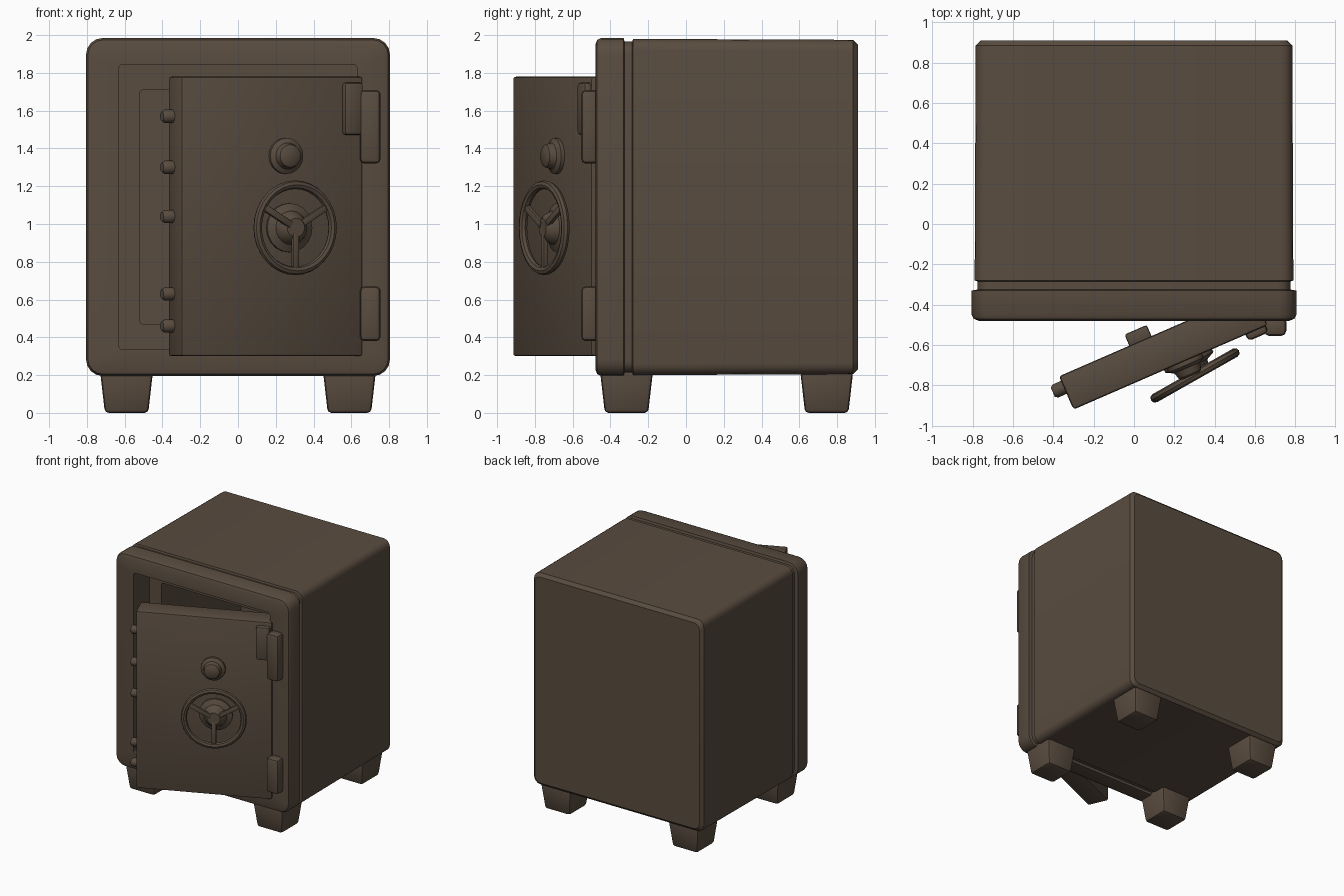
import bpy, bmesh
from math import radians, pi, cos, sin
from mathutils import Matrix, Vector

if "Cube" in bpy.data.objects:
    bpy.data.objects.remove(bpy.data.objects["Cube"], do_unlink=True)

paint = bpy.data.materials.new("dark brown metal")
paint.use_nodes = True
colour = (0.10, 0.072, 0.05, 1)
paint.diffuse_color = colour
paint.node_tree.nodes["Principled BSDF"].inputs["Base Color"].default_value = colour

# Door space: x runs from the free edge to the hinge, y runs through the thickness
DOOR = Matrix.Translation((-0.30, -0.92, 0)) @ Matrix.Rotation(radians(23.5), 4, "Z")
WORLD = Matrix.Identity(4)


def finish(name, bm, matrix=WORLD):
    bmesh.ops.recalc_face_normals(bm, faces=bm.faces[:])
    bm.transform(matrix)
    mesh = bpy.data.meshes.new(name)
    bm.to_mesh(mesh)
    bm.free()
    mesh.materials.append(paint)
    obj = bpy.data.objects.new(name, mesh)
    bpy.context.collection.objects.link(obj)
    bpy.ops.object.select_all(action="DESELECT")
    obj.select_set(True)
    bpy.context.view_layer.objects.active = obj
    bpy.ops.object.shade_smooth_by_angle(angle=radians(35))


def box(name, low, high, bevel=0.01, matrix=WORLD, taper=1.0):
    """Bevelled box between two corners, its bottom scaled by taper."""
    bm = bmesh.new()
    bmesh.ops.create_cube(bm, size=1)
    low, high = Vector(low), Vector(high)
    size, middle = high - low, (low + high) / 2
    for v in bm.verts:
        scale = taper if v.co.z < 0 else 1.0
        v.co = middle + Vector((v.co.x * size.x * scale, v.co.y * size.y * scale,
                                v.co.z * size.z))
    bmesh.ops.bevel(bm, geom=bm.edges[:], offset=bevel, segments=2,
                    profile=0.5, affect="EDGES")
    finish(name, bm, matrix)


def skin(bm, rings):
    """Bridge rings in order and cap both ends."""
    n = len(rings[0])
    for a, b in zip(rings, rings[1:]):
        for i in range(n):
            j = (i + 1) % n
            bm.faces.new((a[i], a[j], b[j], b[i]))
    bm.faces.new(rings[0])
    bm.faces.new(rings[-1])


def turned(name, profile, matrix, sides=20):
    """Solid turned about the y axis from (radius, y) points."""
    bm = bmesh.new()
    angles = [2 * pi * i / sides for i in range(sides)]
    skin(bm, [[bm.verts.new((r * cos(a), y, r * sin(a))) for a in angles]
              for r, y in profile])
    finish(name, bm, matrix)


def rounded_ring(bm, half_x, half_z, radius, y, mid_z=1.09, steps=4):
    ring = []
    for k, (sx, sz) in enumerate(((1, 1), (-1, 1), (-1, -1), (1, -1))):
        for s in range(steps + 1):
            a = (k + s / steps) * pi / 2
            ring.append(bm.verts.new((sx * (half_x - radius) + radius * cos(a), y,
                                      mid_z + sz * (half_z - radius) + radius * sin(a))))
    return ring


# Cabinet: back, sides, groove, front frame, stepped doorway and cavity in one skin
bm = bmesh.new()
sections = [
    (0.76, 0.86, 0.05, 0.91), (0.785, 0.885, 0.06, 0.885),
    (0.79, 0.89, 0.06, -0.28), (0.775, 0.875, 0.06, -0.285),
    (0.775, 0.875, 0.06, -0.325), (0.805, 0.895, 0.09, -0.33),
    (0.805, 0.895, 0.09, -0.45), (0.795, 0.885, 0.08, -0.47),
    (0.77, 0.86, 0.07, -0.48), (0.63, 0.755, 0.02, -0.48),
    (0.63, 0.755, 0.02, -0.27), (0.52, 0.62, 0.02, -0.27),
    (0.52, 0.62, 0.02, 0.78)]
skin(bm, [rounded_ring(bm, *s) for s in sections])
finish("cabinet", bm)

# Tapered feet
for side, x in (("right", -0.59), ("left", 0.59)):
    for end, y in (("front", -0.315), ("back", 0.745)):
        box(f"{end}_{side}_foot", (x - 0.14, y - 0.14, 0), (x + 0.14, y + 0.14, 0.22),
            0.02, taper=0.82)

# Open door with its locking bolts
box("door", (0, 0, 0.30), (1.05, 0.18, 1.78), 0.015, DOOR)
for i, z in enumerate((0.46, 0.63, 1.04, 1.30, 1.57)):
    place = DOOR @ Matrix.Translation((0.01, 0.12, z)) @ Matrix.Rotation(radians(-90), 4, "Z")
    turned(f"locking_bolt_{i + 1}", ((0.035, 0.0), (0.035, -0.055), (0.025, -0.07)), place, 12)
box("lock_case", (0.38, 0.17, 0.96), (0.50, 0.24, 1.12), 0.01, DOOR)

# Combination knob
turned("combination_knob",
       ((0.095, 0.01), (0.095, -0.02), (0.07, -0.035), (0.06, -0.07), (0.045, -0.08)),
       DOOR @ Matrix.Translation((0.60, 0, 1.36)))

# Hand wheel: hub, rim and spokes
WHEEL = DOOR @ Matrix.Translation((0.62, 0, 0.98))
turned("wheel_hub",
       ((0.13, 0.01), (0.13, -0.015), (0.09, -0.035), (0.075, -0.075), (0.05, -0.095)), WHEEL)
RIM = WHEEL @ Matrix.Translation((0, -0.085, 0)) @ Matrix.Rotation(radians(6), 4, "Z")
bm = bmesh.new()
major, minor, count, tube = 0.228, 0.023, 32, 8
loops = []
for i in range(count):
    a = 2 * pi * i / count
    loop = []
    for t in range(tube):
        b = 2 * pi * t / tube
        r = major + minor * cos(b)
        loop.append(bm.verts.new((r * cos(a), minor * sin(b), r * sin(a))))
    loops.append(loop)
for i in range(count):
    a, b = loops[i], loops[(i + 1) % count]
    for t in range(tube):
        u = (t + 1) % tube
        bm.faces.new((a[t], a[u], b[u], b[t]))
finish("wheel_rim", bm, RIM)
for i in range(3):
    turn = RIM @ Matrix.Rotation(radians(90 + 120 * i), 4, "Y")
    box(f"wheel_spoke_{i + 1}", (0.03, -0.012, -0.018), (0.225, 0.012, 0.018), 0.005, turn)

# Hinges on the frame, and the upper leaf on the door
for name, low, high in (("upper_hinge", 1.32, 1.71), ("lower_hinge", 0.38, 0.67)):
    box(name, (0.645, -0.555, low), (0.755, -0.46, high), 0.025)
box("upper_hinge_leaf", (0.93, -0.035, 1.47), (1.04, 0.02, 1.75), 0.02, DOOR)
